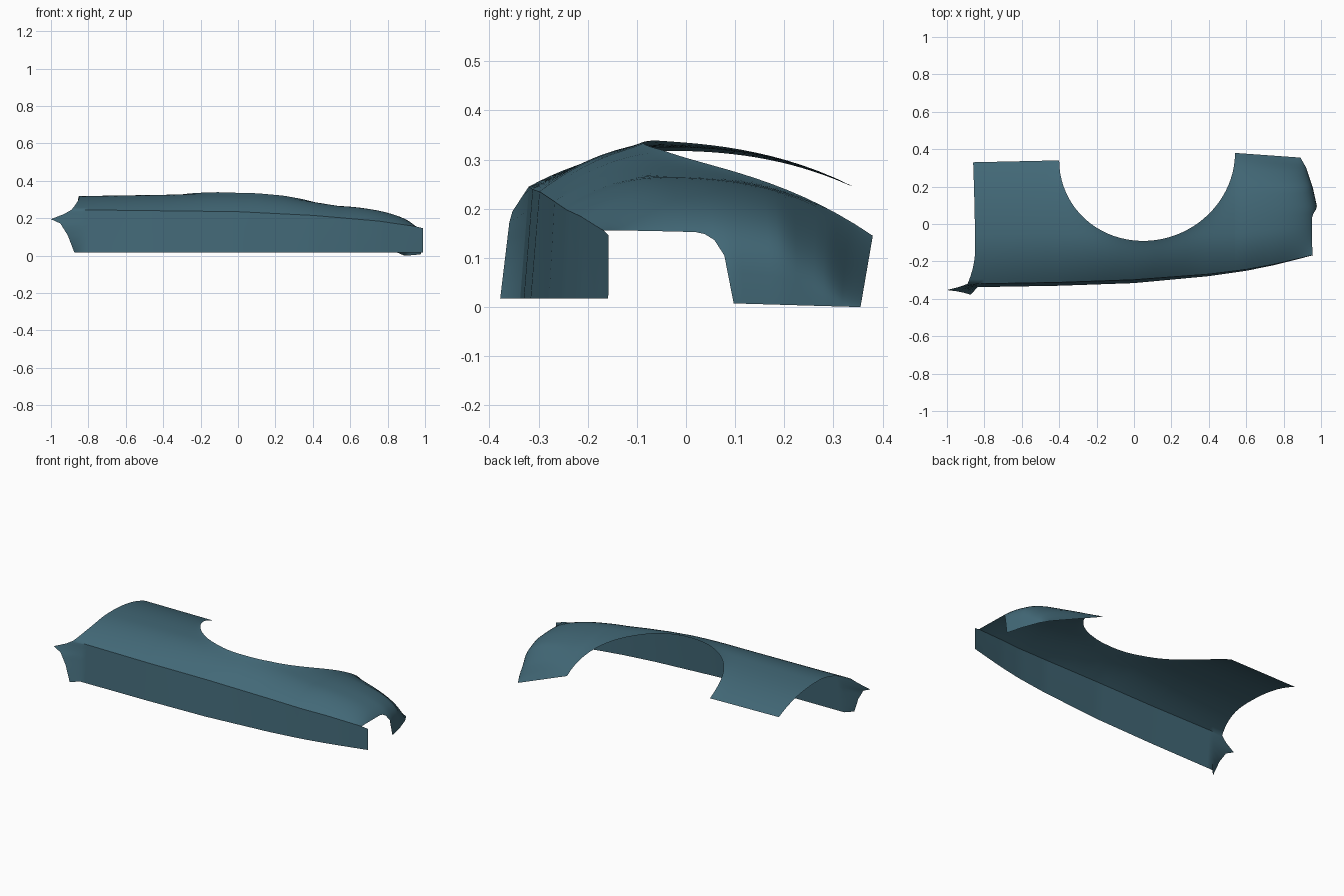
import bpy, bmesh
from math import sin, cos, pi

cube = bpy.data.objects.get("Cube")
if cube:
    bpy.data.objects.remove(cube, do_unlink=True)


def curve(points, t):
    """Piecewise linear lookup in (t, value) pairs."""
    if t <= points[0][0]:
        return points[0][1]
    for (a, p), (b, q) in zip(points, points[1:]):
        if t <= b:
            return p + (q - p) * (t - a) / (b - a)
    return points[-1][1]


# Guide lines along the panel's length
CREASE_Y = [(-.86, -.32), (-.4, -.312), (0, -.298), (.4, -.268), (.6, -.243),
            (.75, -.215), (.9, -.18), (.99, -.158)]
CREASE_Z = [(-.86, .245), (0, .235), (.4, .215), (.75, .185), (.99, .15)]
RIDGE = [(-.86, .318), (-.4, .325), (-.1, .332), (.1, .328), (.25, .312),
         (.4, .287), (.54, .265)]
BACK = [(-.4, .235), (.54, .158)]
RIDGE_Y = -.05
NOSE_X = .54

# Guide lines across the nose, by position from crease to back edge
NOSE_END = [(0, .985), (.48, .98), (.7, .955), (.9, .92), (1, .89)]
NOSE_ROUND = [(0, .25), (.7, .26), (.88, .45), (1, 1)]
NOSE_POWER = [(.7, 1.5), (1, 1)]
NOSE_CUT = [(.38, .93), (.44, .96), (.48, 1)]

# Rear flange of the side wall: offsets by height fraction
FLANGE_X = [(0, -.015), (.4, -.05), (.68, -.09), (.78, -.14), (.9, -.07), (1, -.03)]
FLANGE_Y = [(0, -.04), (.75, -.033), (1, 0)]

WALL = [0, .2, .4, .55, .68, .78, .9, .97]
COLS = 28


def section(x, y):
    """Height of the crowned upper face."""
    top = curve(RIDGE, x)
    if y < RIDGE_Y:
        k = (RIDGE_Y - y) / (RIDGE_Y - curve(CREASE_Y, x))
        return top - (top - curve(CREASE_Z, x)) * k ** 2
    k = (y - RIDGE_Y) / (.36 - RIDGE_Y)
    return top - (top - curve(BACK, x)) * k ** 2.4


def wall_row(x, end=False):
    """Side wall, from the lower edge up to the crease."""
    row = []
    yc, zc = curve(CREASE_Y, x), curve(CREASE_Z, x)
    for f in WALL:
        lean = .018 * (1 - f) * (1 - max(x, 0))
        dx = curve(FLANGE_X, f) if end else 0
        dy = curve(FLANGE_Y, f) if end else 0
        row.append((x + dx, yc - lean + dy, .017 + (zc - .017) * f))
    return row


def body_row(x, back, lip=0, end=False):
    row = wall_row(x, end)
    yc = curve(CREASE_Y, x)
    for j in range(COLS + 1):
        v = j / COLS
        y = yc + (back - yc) * v
        dx = .012 - .042 * max(0, 1 - v / .3) ** 2 - .012 * v * v if end else 0
        row.append((x + dx, y, section(x, y) + lip * v ** 8))
    return row


def nose_row(s):
    row = wall_row(NOSE_X + (.99 - NOSE_X) * s)
    y0 = curve(CREASE_Y, NOSE_X)
    ridge_v = (RIDGE_Y - y0) / (.38 - y0)
    for j in range(COLS + 1):
        v = j / COLS
        t = s * curve(NOSE_CUT, v)
        x = NOSE_X + (curve(NOSE_END, v) - NOSE_X) * t
        yc = curve(CREASE_Y, x)
        y = yc + (.38 - .025 * s - yc) * v
        foot = .015 * (1 - v)
        start = section(NOSE_X, max(RIDGE_Y, y0 + (.38 - y0) * v))
        drop = max(0, 1 - t ** curve(NOSE_POWER, v)) ** curve(NOSE_ROUND, v)
        z = foot + (start - foot) * drop
        if v < ridge_v:
            k = (1 - v / ridge_v) ** 2
            z += (curve(CREASE_Z, x) - z) * k
        row.append((x, y, z))
    return row


# Rear body, wheel arch and nose stations
rows = [body_row(-.86, .33, end=True)]
for x in (-.835, -.8, -.74, -.65, -.55, -.47):
    rows.append(body_row(x, .33 + .01 * (x + .86) / .45))
ARCH = 40
for i in range(ARCH + 1):
    t = pi * i / ARCH
    rows.append(body_row(.07 - .47 * cos(t),
                         .36 - .02 * cos(t) - .45 * sin(t), .008 * sin(t)))
NOSE = 20
for i in range(1, NOSE + 1):
    rows.append(nose_row(sin(pi / 2 * i / NOSE)))

# Fender skin
bm = bmesh.new()
grid = [[bm.verts.new(p) for p in row] for row in rows]
for a, b in zip(grid, grid[1:]):
    for j in range(len(a) - 1):
        bm.faces.new((a[j], b[j], b[j + 1], a[j + 1]))
bmesh.ops.remove_doubles(bm, verts=bm.verts, dist=.0005)
mesh = bpy.data.meshes.new("fender_panel")
bm.to_mesh(mesh)
bm.free()
fender = bpy.data.objects.new("fender_panel", mesh)
bpy.context.collection.objects.link(fender)

# Teal paint
paint = bpy.data.materials.new("teal_paint")
paint.use_nodes = True
color = (.055, .14, .185, 1)
paint.diffuse_color = color
paint.node_tree.nodes["Principled BSDF"].inputs["Base Color"].default_value = color
mesh.materials.append(paint)

bpy.ops.object.select_all(action='DESELECT')
fender.select_set(True)
bpy.context.view_layer.objects.active = fender
bpy.ops.object.shade_smooth_by_angle(angle=.8)
